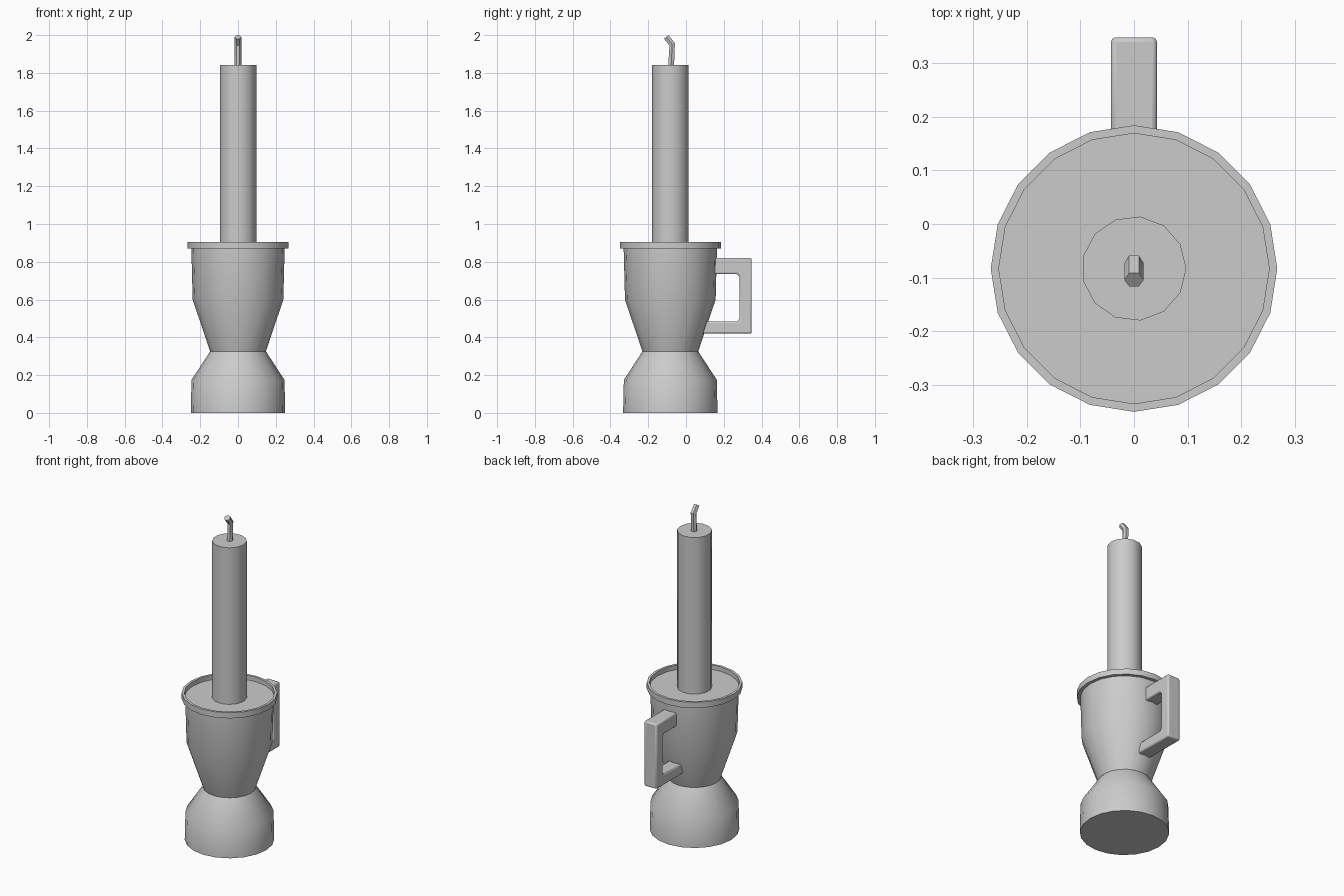
import bpy, bmesh
from math import cos, sin, tau
from mathutils import Vector

if "Cube" in bpy.data.objects:
    bpy.data.objects.remove(bpy.data.objects["Cube"])

AXIS_Y = -0.083  # shared axis of holder and candle


def finish(name, bm, angle=0.6):
    bmesh.ops.recalc_face_normals(bm, faces=bm.faces)
    me = bpy.data.meshes.new(name)
    bm.to_mesh(me)
    bm.free()
    ob = bpy.data.objects.new(name, me)
    bpy.context.collection.objects.link(ob)
    bpy.ops.object.select_all(action='DESELECT')
    ob.select_set(True)
    bpy.context.view_layer.objects.active = ob
    bpy.ops.object.shade_smooth_by_angle(angle=angle)
    return ob


def skin(bm, rings):
    """Bridge successive vertex rings and cap both ends."""
    rings = [[bm.verts.new(p) for p in r] for r in rings]
    n = len(rings[0])
    for a, b in zip(rings, rings[1:]):
        for i in range(n):
            j = (i + 1) % n
            bm.faces.new((a[i], a[j], b[j], b[i]))
    bm.faces.new(rings[0])
    bm.faces.new(rings[-1])


def lathe(name, profile, sides):
    bm = bmesh.new()
    skin(bm, [[(r * cos(tau * i / sides), AXIS_Y + r * sin(tau * i / sides), z)
               for i in range(sides)] for r, z in profile])
    return finish(name, bm)


# Waisted holder with lip and recessed top
lathe("holder", [(0.25, 0), (0.246, 0.175), (0.148, 0.325), (0.24, 0.60),
                 (0.247, 0.87), (0.267, 0.87), (0.267, 0.905),
                 (0.252, 0.905), (0.252, 0.877)], 20)

# Candle
lathe("candle", [(0.0975, 0.872), (0.0975, 1.842)], 13)

# Bent six-sided wick: (y, z) centres with the section's in-plane direction
bm = bmesh.new()
path = [((-0.079, 1.835), (1, 0)), ((-0.073, 1.95), (0.92, 0.40)),
        ((-0.104, 1.990), (0.80, 0.60))]
R = 0.018
skin(bm, [[Vector((R * cos(tau * i / 6), y + R * sin(tau * i / 6) * dy,
                   z + R * sin(tau * i / 6) * dz)) for i in range(6)]
          for (y, z), (dy, dz) in path])
finish("wick", bm)

# Squared handle: C outline in the yz plane extruded along x
outline = [(0.12, 0.82), (0.348, 0.82), (0.348, 0.42), (0.06, 0.42),
           (0.06, 0.485), (0.27, 0.485), (0.283, 0.498), (0.283, 0.721),
           (0.27, 0.734), (0.12, 0.734)]
bm = bmesh.new()
skin(bm, [[(x, y, z) for y, z in outline] for x in (-0.043, 0.043)])
handle = finish("handle", bm)
bev = handle.modifiers.new("soft_edges", 'BEVEL')
bev.width = 0.009
bev.segments = 2
bev.limit_method = 'ANGLE'
bev.angle_limit = 0.9
